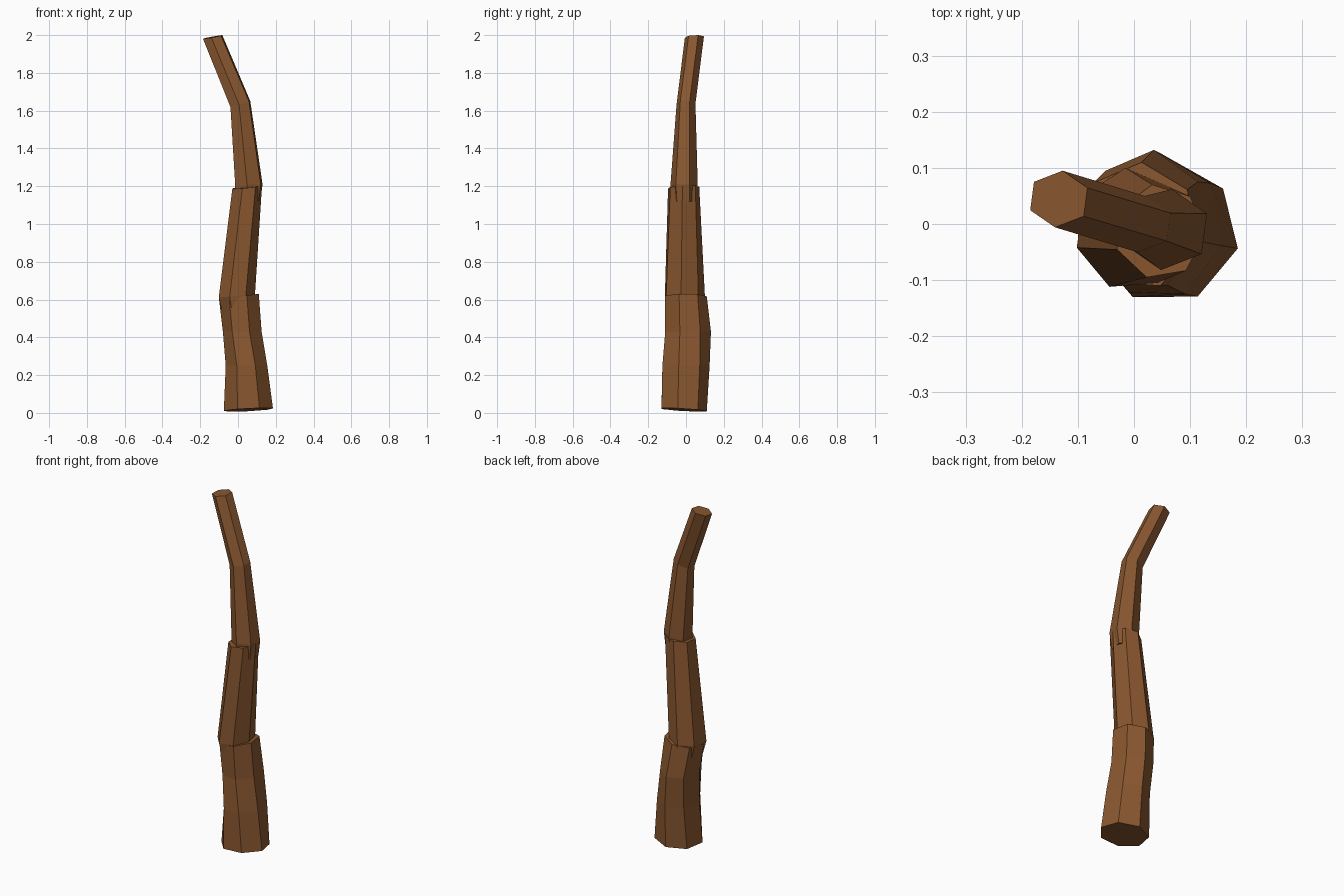
import bpy, bmesh, math

if "Cube" in bpy.data.objects:
    bpy.data.objects.remove(bpy.data.objects["Cube"])

bark = bpy.data.materials.new("brown bark")
bark.diffuse_color = (0.25, 0.095, 0.029, 1)
bark.use_nodes = True
bark.node_tree.nodes["Principled BSDF"].inputs["Base Color"].default_value = bark.diffuse_color


def ring(sides, z, x0, x1, y0, y1, phase, sx=0.0, sy=0.0):
    """Polygon fitted to an x/y extent, tilted by slopes sx and sy."""
    a = [math.radians(phase + 360 * k / sides) for k in range(sides)]
    xs, ys = [math.cos(t) for t in a], [math.sin(t) for t in a]

    def fit(v, lo, hi):
        return [lo + (c - min(v)) / (max(v) - min(v)) * (hi - lo) for c in v]
    xs, ys = fit(xs, x0, x1), fit(ys, y0, y1)
    cx, cy = (x0 + x1) / 2, (y0 + y1) / 2
    return [(x, y, z + sx * (x - cx) + sy * (y - cy)) for x, y in zip(xs, ys)]


def limb(name, sides, rings):
    """Closed faceted tube through the rings."""
    bm = bmesh.new()
    loops = [[bm.verts.new(p) for p in ring(sides, *r)] for r in rings]
    for a, b in zip(loops, loops[1:]):
        for i in range(sides):
            j = (i + 1) % sides
            bm.faces.new((a[i], a[j], b[j], b[i]))
    bm.faces.new(loops[0][::-1])
    bm.faces.new(loops[-1])
    bmesh.ops.recalc_face_normals(bm, faces=bm.faces)
    me = bpy.data.meshes.new(name)
    bm.to_mesh(me)
    bm.free()
    me.materials.append(bark)
    bpy.context.collection.objects.link(bpy.data.objects.new(name, me))


# thick base of the trunk
limb("trunk_base", 7, [
    (0.016, -0.075, 0.185, -0.13, 0.11, -64, 0.05, -0.06),
    (0.25, -0.065, 0.155, -0.125, 0.125, -66),
    (0.43, -0.08, 0.125, -0.11, 0.132, -70),
    (0.615, -0.10, 0.11, -0.11, 0.11, -68, 0.15, 0.0)])

# middle of the trunk, set into the base
limb("trunk_middle", 7, [
    (0.50, -0.075, 0.085, -0.095, 0.095, -60),
    (0.62, -0.102, 0.09, -0.112, 0.10, -60, 0.1, 0.0),
    (1.195, -0.03, 0.127, -0.095, 0.07, -55, 0.1, 0.05)])

# narrow upper trunk bending to the left
limb("trunk_top", 6, [
    (1.12, -0.015, 0.118, -0.075, 0.06, -97),
    (1.21, -0.015, 0.13, -0.082, 0.062, -97),
    (1.635, -0.04, 0.065, -0.05, 0.05, -97, 0.3, 0.0),
    (1.99, -0.185, -0.083, -0.006, 0.095, -97, 0.18, 0.05)])
